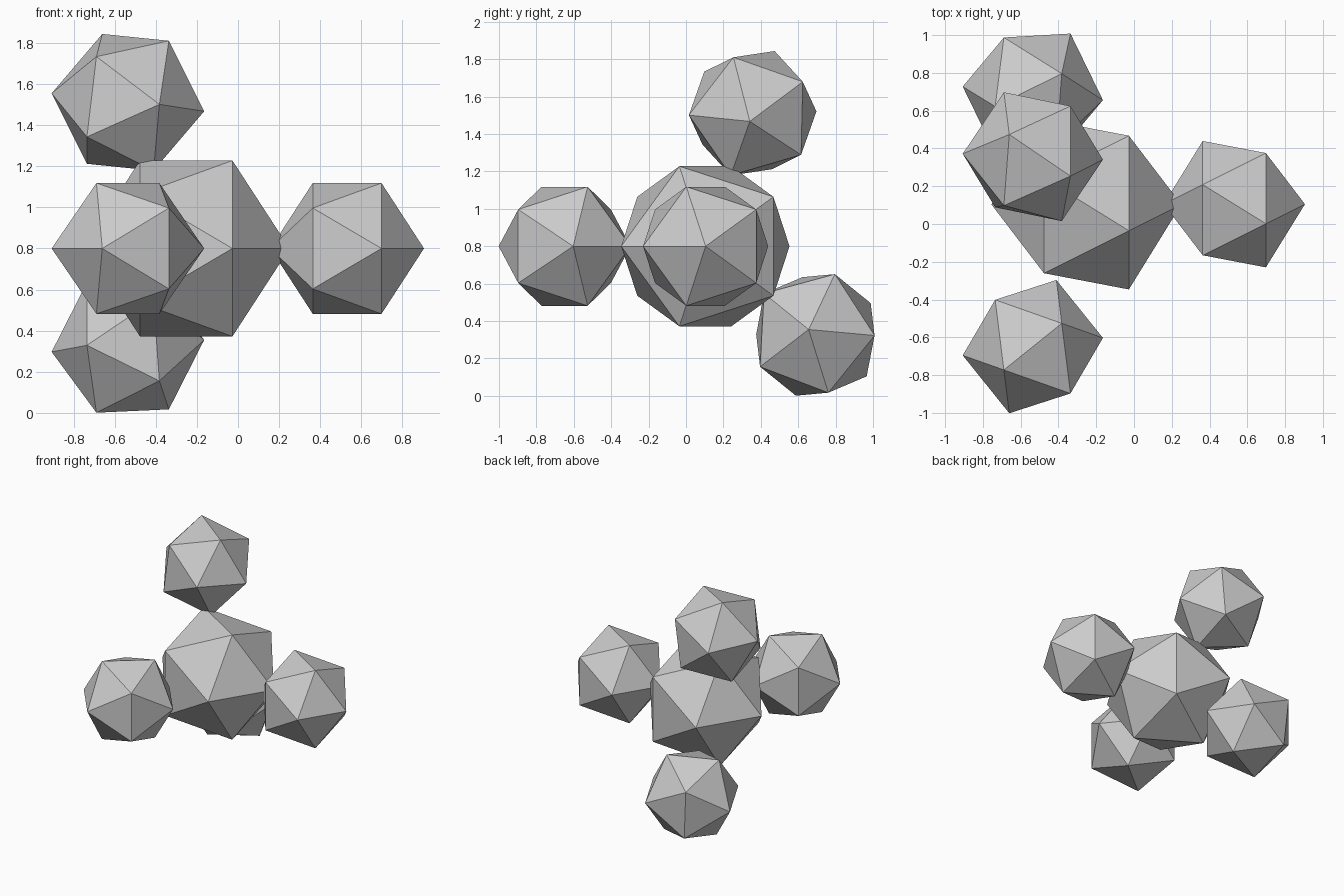
import bpy
from math import radians
from mathutils import Matrix, Vector

if "Cube" in bpy.data.objects:
    bpy.data.objects.remove(bpy.data.objects["Cube"])

# Tetrahedral molecule: a large icosahedron with four small ones around it
PIVOT = Vector((-0.269, 0.105, 0.8))
BOND, R_CORE, R_OUTER = 0.8, 0.503, 0.374
TETRA = radians(109.47)

# Lays the icosahedron so that its pole points along +x
LAY = Matrix(((0, 0, 1), (-1, 0, 0), (0, -1, 0))).to_4x4()


def atom(name, radius, matrix):
    bpy.ops.mesh.primitive_ico_sphere_add(subdivisions=1, radius=radius)
    ob = bpy.context.object
    ob.name = name
    ob.data.transform(matrix @ LAY)
    return ob


# Large central atom
atom("center_atom", R_CORE, Matrix.Translation((-0.252, 0.1035, 0.8)))

# Outer atom on the +x side, then three swung off the axis and turned about x
at_pivot = Matrix.Translation(PIVOT)
out = Matrix.Translation((BOND, 0, 0))
atom("outer_atom_right", R_OUTER, at_pivot @ out)
swing = Matrix.Rotation(-TETRA, 4, 'Z')
for i, name in enumerate(("front", "top", "back")):
    turn = Matrix.Rotation(-TETRA * i, 4, 'X')
    atom("outer_atom_" + name, R_OUTER, at_pivot @ turn @ swing @ out)
